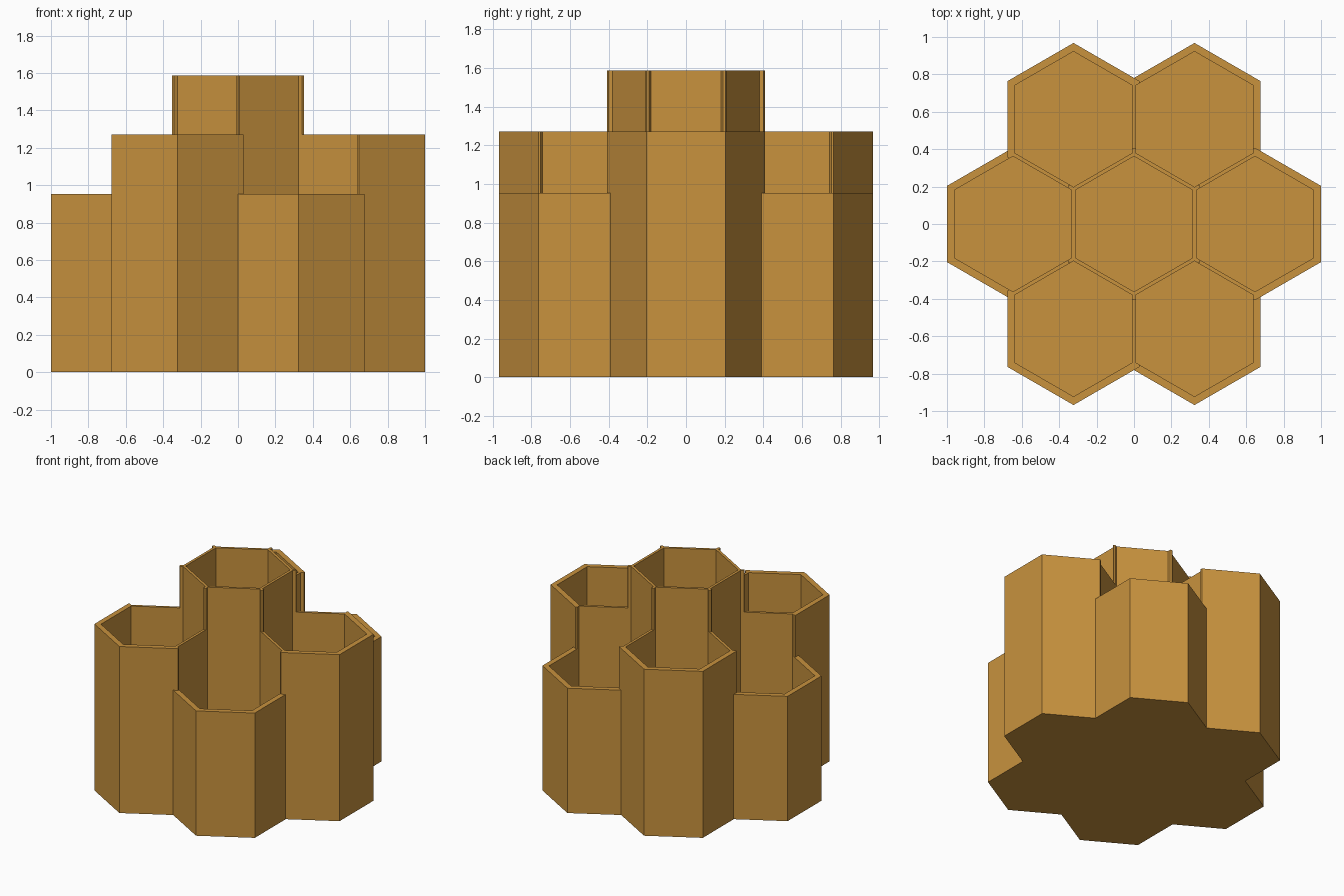
import bpy
import math

if "Cube" in bpy.data.objects:
    bpy.data.objects.remove(bpy.data.objects["Cube"])

SPACING = 0.647        # distance between neighbouring cells
OUTER_R = 0.4075       # corner radius of a cell's outside
INNER_R = 0.362        # corner radius of a cell's cavity
FLOOR = 0.045
TALL, MID, LOW = 1.587, 1.27, 0.952

wood = bpy.data.materials.new("honey_brown")
wood.diffuse_color = (0.578, 0.287, 0.048, 1)
wood.use_nodes = True
wood.node_tree.nodes["Principled BSDF"].inputs["Base Color"].default_value = wood.diffuse_color


def hex_prism(name, x, y, radius, z0, z1):
    """Upright six-sided prism with corners pointing along y."""
    bpy.ops.mesh.primitive_cylinder_add(
        vertices=6, radius=radius, depth=z1 - z0,
        location=(x, y, (z0 + z1) / 2))
    ob = bpy.context.object
    ob.name = name
    ob.data.materials.append(wood)
    return ob


def combine(target, tool, operation):
    """Apply a boolean and drop the helper."""
    mod = target.modifiers.new(operation.lower(), 'BOOLEAN')
    mod.operation = operation
    mod.solver = 'EXACT'
    mod.object = tool
    bpy.context.view_layer.objects.active = target
    bpy.ops.object.modifier_apply(modifier=mod.name)
    bpy.data.objects.remove(tool, do_unlink=True)


# Ring of six cells, alternating in height, around a tall centre cell
ring = []
for i in range(6):
    a = math.radians(60 * i)
    ring.append((SPACING * math.cos(a), SPACING * math.sin(a),
                 LOW if i % 2 else MID))

# Outer bodies merged into one cluster
holder = hex_prism("honeycomb_holder", 0, 0, OUTER_R, 0, TALL)
for x, y, top in ring:
    combine(holder, hex_prism("cell_body", x, y, OUTER_R, 0, top), 'UNION')

# Cavities cut through everything above each floor
for x, y, _ in [(0, 0, TALL)] + ring:
    combine(holder, hex_prism("cavity", x, y, INNER_R, FLOOR, TALL + 0.2),
            'DIFFERENCE')
